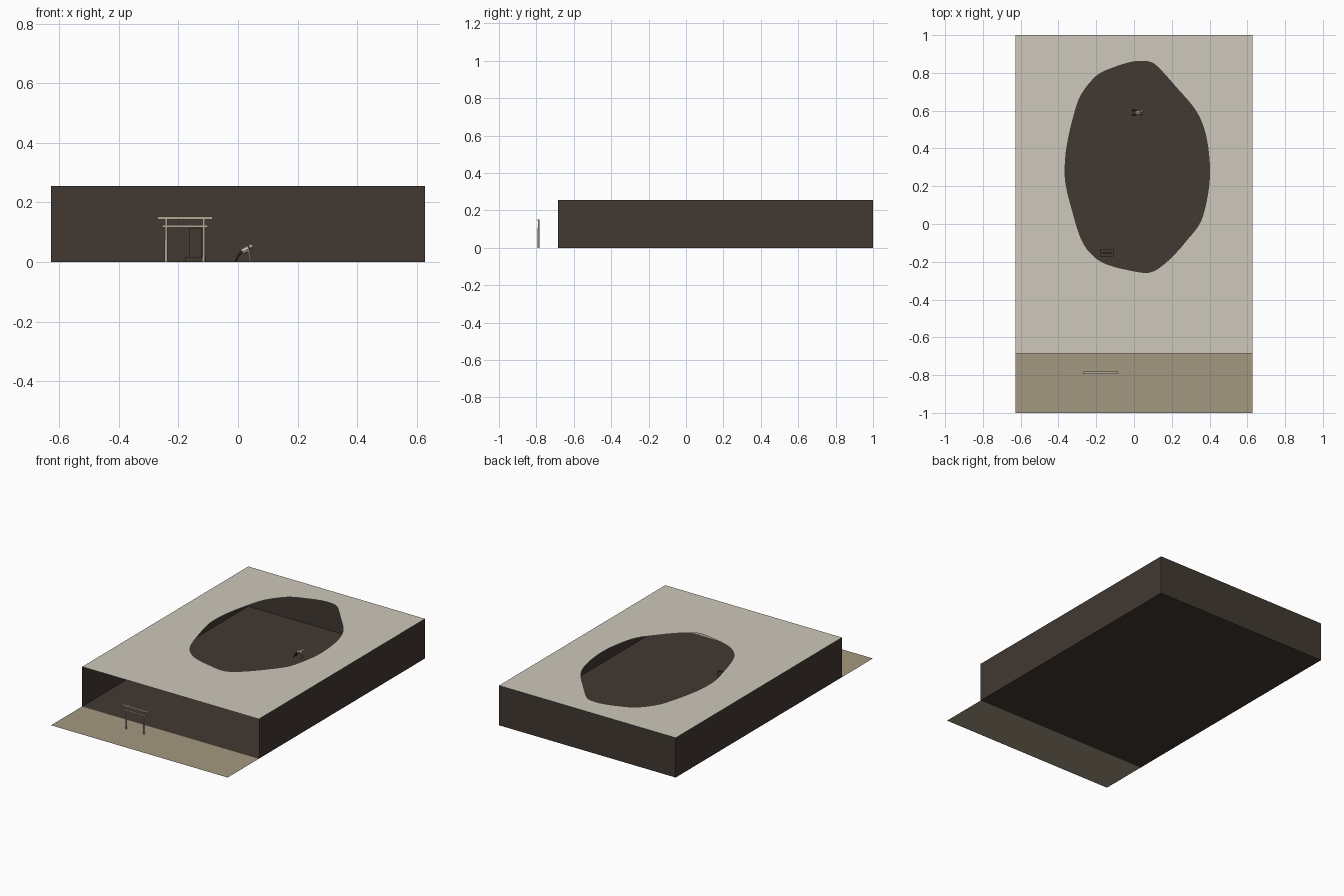
import bpy, bmesh, math
from mathutils import Vector

if "Cube" in bpy.data.objects:
    bpy.data.objects.remove(bpy.data.objects["Cube"])


def material(name, r, g, b):
    lin = [((c / 255 + 0.055) / 1.055) ** 2.4 for c in (r, g, b)]
    m = bpy.data.materials.new(name)
    m.diffuse_color = (*lin, 1)
    m.use_nodes = True
    m.node_tree.nodes["Principled BSDF"].inputs["Base Color"].default_value = m.diffuse_color
    return m


DARK = material("dark brown", 66, 57, 50)
SAND = material("sand", 164, 152, 129)
PALE = material("pale stone", 206, 200, 187)
WOOD = material("weathered wood", 180, 170, 148)


def finish(name, bm, mat):
    me = bpy.data.meshes.new(name)
    bm.to_mesh(me)
    bm.free()
    me.materials.append(mat)
    ob = bpy.data.objects.new(name, me)
    bpy.context.collection.objects.link(ob)
    return ob


def sheet(name, mat, *quads):
    bm = bmesh.new()
    for q in quads:
        bm.faces.new([bm.verts.new(p) for p in q])
    bmesh.ops.remove_doubles(bm, verts=bm.verts, dist=1e-5)
    return finish(name, bm, mat)


def box(name, mat, lo, hi):
    bm = bmesh.new()
    bmesh.ops.create_cube(bm, size=1)
    for v in bm.verts:
        v.co = [(a + b) / 2 + c * (b - a) for a, b, c in zip(lo, hi, v.co)]
    return finish(name, bm, mat)


def rod(name, mat, a, b, r1, r2, sides=8):
    a, b = Vector(a), Vector(b)
    bm = bmesh.new()
    bmesh.ops.create_cone(bm, cap_ends=True, segments=sides, radius1=r1, radius2=r2, depth=(b - a).length)
    rot = (b - a).to_track_quat('Z', 'Y').to_matrix()
    for v in bm.verts:
        v.co = rot @ v.co + (a + b) / 2
    return finish(name, bm, mat)


W, FRONT, BACK, H = 0.627, -0.685, 1.0, 0.255

# Forecourt strip, hall floor and the three walls (the front is open)
sheet("forecourt", SAND, [(-W, -1, 0), (W, -1, 0), (W, FRONT, 0), (-W, FRONT, 0)])
sheet("hall_floor", DARK, [(-W, FRONT, 0), (W, FRONT, 0), (W, BACK, 0), (-W, BACK, 0)])
sheet("hall_walls", DARK,
      [(W, FRONT, 0), (W, BACK, 0), (W, BACK, H), (W, FRONT, H)],
      [(W, BACK, 0), (-W, BACK, 0), (-W, BACK, H), (W, BACK, H)],
      [(-W, BACK, 0), (-W, FRONT, 0), (-W, FRONT, H), (-W, BACK, H)])

# Roof sheet with an irregular oval opening
hole = [(.066, .86), (-.01, .857), (-.12, .823), (-.2, .782), (-.275, .69), (-.312, .595),
        (-.35, .437), (-.364, .315), (-.36, .21), (-.33, .087), (-.29, -.05), (-.246, -.135),
        (-.183, -.193), (-.114, -.222), (-.04, -.24), (.066, -.257), (.135, -.23), (.214, -.16),
        (.283, -.08), (.352, .013), (.389, .156), (.4, .29), (.384, .447), (.347, .563),
        (.294, .643), (.23, .715), (.16, .795), (.11, .844)]
pts = [Vector(p) for p in hole]
for _ in range(2):
    n = len(pts)
    fine = []
    for i in range(n):
        a, b, c, d = (pts[(i + k) % n] for k in (-1, 0, 1, 2))
        fine += [b, (9 * (b + c) - a - d) / 16]
    pts = fine
bm = bmesh.new()
for loop in ([(-W, FRONT), (W, FRONT), (W, BACK), (-W, BACK)], pts):
    vs = [bm.verts.new((p[0], p[1], H)) for p in loop]
    for i, v in enumerate(vs):
        bm.edges.new((v, vs[i - 1]))
bmesh.ops.triangle_fill(bm, use_beauty=True, edges=bm.edges[:], normal=(0, 0, 1))
for f in bm.faces:
    f.normal_update()
    if f.normal.z < 0:
        f.normal_flip()
finish("roof", bm, PALE)

# Entrance gate: two posts and two crossbeams
GY, CX = -0.788, -0.178
for side, s in (("left", -1), ("right", 1)):
    x = CX + s * 0.063
    rod("gate_post_" + side, WOOD, (x, GY, 0), (x, GY, 0.145), 0.005, 0.0045, 12)
box("gate_lower_beam", WOOD, (CX - .077, GY - .004, .116), (CX + .077, GY + .004, .124))
box("gate_top_beam", WOOD, (CX - .092, GY - .006, .143), (CX + .092, GY + .006, .152))

# Standing slab on a low plinth inside the hall
box("plinth", DARK, (-.177, -.172, 0), (-.108, -.135, .016))
box("standing_slab", DARK, (-.165, -.160, .016), (-.120, -.147, .112))

# Small crouching figure under the opening
FY = 0.59
rod("figure_torso", PALE, (.012, FY, .034), (.036, FY, .046), .009, .011)
bm = bmesh.new()
bmesh.ops.create_icosphere(bm, subdivisions=2, radius=.008)
for v in bm.verts:
    v.co += Vector((.043, FY + .008, .052))
finish("figure_head", bm, PALE)
for side, s in (("left", -1), ("right", 1)):
    y = FY + s * .012
    rod("figure_thigh_" + side, DARK, (.012, FY + s * .005, .036), (.002, y, .022), .006, .004)
    rod("figure_shin_" + side, DARK, (.002, y, .022), (-.009, y, 0), .004, .003)
    rod("figure_arm_" + side, PALE, (.034, FY + s * .007, .046), (.042, y, .001), .004, .003)
